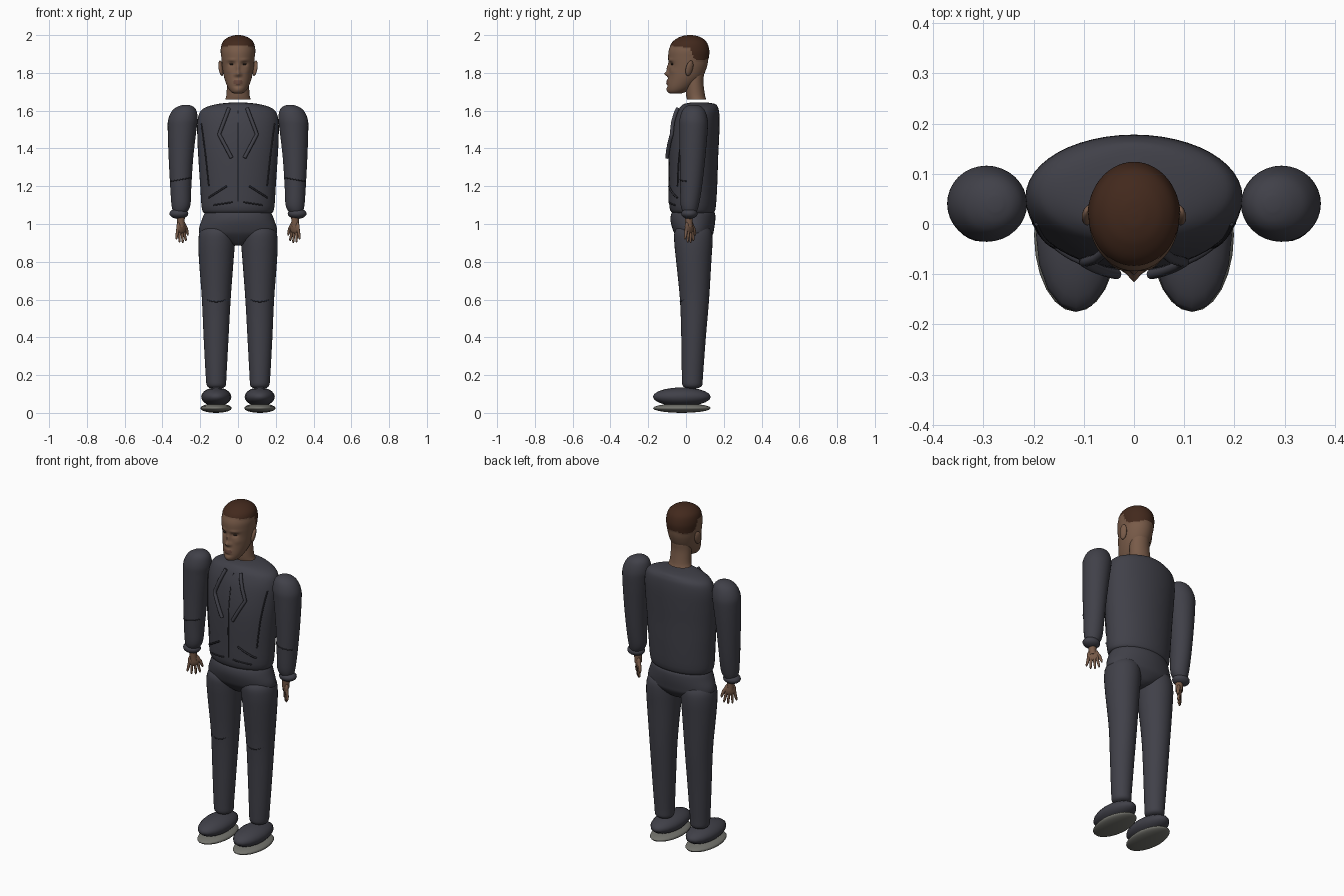
import bpy, math
from math import exp, sin, cos, pi, sqrt

if "Cube" in bpy.data.objects:
    bpy.data.objects.remove(bpy.data.objects["Cube"])


def material(name, rgb):
    m = bpy.data.materials.new(name)
    m.diffuse_color = (*rgb, 1)
    m.use_nodes = True
    m.node_tree.nodes["Principled BSDF"].inputs["Base Color"].default_value = m.diffuse_color
    return m


SUIT = material("charcoal cloth", (0.052, 0.052, 0.066))
SEAM = material("dark seam", (0.025, 0.025, 0.032))
SKIN = material("brown skin", (0.19, 0.105, 0.066))
LIPS = material("lip brown", (0.14, 0.065, 0.045))
HAIR = material("dark brown hair", (0.055, 0.022, 0.012))
SOLE = material("grey sole", (0.17, 0.17, 0.15))
EYES = material("dark eye", (0.03, 0.02, 0.015))


def spline(keys, i, t):
    """Smooth blend between key rows i and i+1."""
    n = len(keys) - 1
    a, b, c, d = (keys[max(0, min(n, i + k))] for k in (-1, 0, 1, 2))
    return [0.5 * (2 * q + (r - p) * t + (2 * p - 5 * q + 4 * r - s) * t * t
            + (3 * q - p - 3 * r + s) * t ** 3) for p, q, r, s in zip(a, b, c, d)]


def loft(name, keys, mat, side=1, segs=32, steps=4, cap=True):
    """Stacked ellipses; each key is z, centre x, front y, back y, half width."""
    rows = [spline(keys, i, k / steps) for i in range(len(keys) - 1) for k in range(steps)]
    rows.append(list(keys[-1]))
    verts = []
    for z, cx, yf, yb, rx in rows:
        for j in range(segs):
            a = 2 * pi * j / segs
            verts.append((side * cx + rx * cos(a), (yf + yb) / 2 + (yb - yf) / 2 * sin(a), z))
    faces = []
    for r in range(len(rows) - 1):
        for j in range(segs):
            a, b = r * segs + j, r * segs + (j + 1) % segs
            faces.append((a, b, b + segs, a + segs))
    if cap:
        faces.append(tuple(range(segs))[::-1])
        faces.append(tuple(range(len(verts) - segs, len(verts))))
    me = bpy.data.meshes.new(name)
    me.from_pydata(verts, [], faces)
    me.materials.append(mat)
    me.shade_smooth()
    ob = bpy.data.objects.new(name, me)
    bpy.context.collection.objects.link(ob)
    return ob


def ball(name, loc, size, mat, rot=(0, 0, 0), segs=24, rings=14):
    bpy.ops.mesh.primitive_uv_sphere_add(segments=segs, ring_count=rings, radius=1,
                                         location=loc, rotation=rot)
    ob = bpy.context.object
    ob.name, ob.scale = name, size
    ob.data.materials.append(mat)
    ob.data.shade_smooth()
    return ob


def tube(name, pts, mat, res=3):
    """Tapered tube through points x, y, z, radius."""
    cu = bpy.data.curves.new(name, 'CURVE')
    cu.dimensions, cu.bevel_depth, cu.bevel_resolution = '3D', 1, res
    cu.use_fill_caps = True
    sp = cu.splines.new('POLY')
    sp.points.add(len(pts) - 1)
    for p, (x, y, z, r) in zip(sp.points, pts):
        p.co, p.radius = (x, y, z, 1), r
    cu.materials.append(mat)
    ob = bpy.data.objects.new(name, cu)
    bpy.context.collection.objects.link(ob)
    bpy.ops.object.select_all(action='DESELECT')
    ob.select_set(True)
    bpy.context.view_layer.objects.active = ob
    bpy.ops.object.convert(target='MESH')


# Jacket body
TORSO = [(1.055, 0, -.05, .13, .165), (1.075, 0, -.085, .155, .19), (1.2, 0, -.09, .165, .2),
         (1.35, 0, -.09, .17, .21), (1.45, 0, -.082, .175, .215), (1.54, 0, -.065, .178, .215),
         (1.595, 0, -.045, .175, .2), (1.62, 0, -.03, .168, .165), (1.635, 0, -.012, .155, .11),
         (1.642, 0, .02, .12, .05)]
loft("jacket_body", TORSO, SUIT, segs=48)


def on_chest(x, z, out, r):
    """Point on the jacket front, lifted outward."""
    i = max(k for k in range(len(TORSO) - 1) if TORSO[k][0] <= z)
    t = (z - TORSO[i][0]) / (TORSO[i + 1][0] - TORSO[i][0])
    _, _, yf, yb, rx = spline(TORSO, i, t)
    y = (yf + yb) / 2 - (yb - yf) / 2 * sqrt(max(0, 1 - (x / rx) ** 2))
    return (x, y - out, z, r)


def chest_line(name, corners, mat, out, r):
    pts = []
    for (x0, z0), (x1, z1) in zip(corners, corners[1:]):
        pts += [on_chest(x0 + (x1 - x0) * k / 6, z0 + (z1 - z0) * k / 6, out, r) for k in range(6)]
    tube(name, pts + [on_chest(*corners[-1], out, r)], mat)


# Trousers seat
loft("trouser_seat", [(.885, 0, .0, .08, .02), (.9, 0, -.02, .11, .08), (.94, 0, -.055, .14, .19),
                      (.97, 0, -.07, .148, .207), (1.02, 0, -.082, .155, .192),
                      (1.06, 0, -.075, .152, .175), (1.075, 0, -.05, .13, .15)], SUIT, segs=48)

LEG = [(.13, .115, .005, .06, .03), (.145, .115, -.018, .085, .05), (.2, .116, -.022, .09, .055),
       (.4, .116, -.025, .105, .066), (.6, .115, -.032, .122, .076), (.8, .115, -.052, .134, .091),
       (.9, .113, -.062, .14, .097), (.96, .108, -.06, .135, .094), (1.0, .1, -.03, .11, .07)]
ARM = [(1.06, .307, -.015, .055, .035), (1.1, .302, -.028, .068, .05), (1.2, .303, -.031, .085, .056),
       (1.35, .302, -.033, .102, .065), (1.5, .296, -.035, .115, .076), (1.555, .291, -.034, .114, .078),
       (1.6, .284, -.02, .1, .064), (1.622, .278, .0, .08, .04), (1.631, .276, .025, .055, .014)]

for s, tag in ((1, "left"), (-1, "right")):
    # Legs with knee seams and shoes
    loft("leg_" + tag, LEG, SUIT, s)
    tube("knee_seam_" + tag, [(s * .115 + .072 * cos(a), .045 + .076 * sin(a), .6 + .012 * cos(2 * a), .003)
                              for a in [pi * (1.15 + .7 * k / 10) for k in range(11)]], SEAM, 1)
    ball("shoe_" + tag, (s * .115, -.022, .085), (.08, .153, .05), SUIT, segs=16, rings=10)
    ball("shoe_sole_" + tag, (s * .116, -.022, .025), (.083, .153, .025), SOLE, segs=24, rings=10)

    # Sleeves and cuffs
    loft("sleeve_" + tag, ARM, SUIT, s)
    ball("cuff_" + tag, (s * .313, .018, 1.055), (.05, .043, .028), SUIT)
    tube("elbow_seam_" + tag, [(s * .303 + .058 * cos(a), .029 + .061 * sin(a), 1.235 - .01 * s * cos(a), .003)
                               for a in [pi * (1.15 + .7 * k / 10) for k in range(11)]], SEAM, 1)

    # Hand: wrist, palm, four fingers and thumb, spread diagonally
    def hand_pt(u, z, r, n=0):
        return (s * (.303 - .72 * u + .7 * n), .015 + .65 * u + .7 * n, z, r)
    tube("wrist_" + tag, [hand_pt(0, 1.05, .023), hand_pt(0, 1.01, .02), hand_pt(.003, .985, .02)], SKIN)
    ball("palm_" + tag, hand_pt(.004, .985, 0)[:3], (.033, .014, .036), SKIN,
         rot=(0, 0, -s * math.radians(42)))
    for k, (u, tip) in enumerate(((-.02, .918), (-.006, .902), (.009, .9), (.023, .91))):
        tube(f"finger_{k + 1}_{tag}", [hand_pt(u, .98, .0085), hand_pt(u * 1.35, .94, .0075, .002),
                                       hand_pt(u * 1.6, tip + .008, .006), hand_pt(u * 1.6, tip, .003)], SKIN)
    tube("thumb_" + tag, [hand_pt(.015, 1.005, .011), hand_pt(.04, .975, .0095),
                          hand_pt(.05, .95, .007), hand_pt(.052, .94, .003)], SKIN)

    # Jacket lapel, side seam, pocket and hem lines
    chest_line("lapel_" + tag, [(s * .048, 1.612), (s * .1, 1.475), (s * .034, 1.35)], SUIT, .012, .01)
    chest_line("side_seam_" + tag, [(s * .194, 1.53), (s * .172, 1.36), (s * .155, 1.2)], SEAM, .002, .004)
    chest_line("pocket_" + tag, [(s * .06, 1.2), (s * .155, 1.14)], SEAM, .006, .005)
    chest_line("hem_line_" + tag, [(s * .03, 1.115), (s * .13, 1.1)], SEAM, .002, .004)

    # Ears and eyes
    ball("ear_" + tag, (s * .09, .018, 1.825), (.011, .02, .042), SKIN,
         rot=(math.radians(-10), s * math.radians(12), s * math.radians(25)))
    ball("eye_" + tag, (s * .034, -.074, 1.846), (.012, .006, .0045), EYES)

chest_line("front_opening", [(0, 1.6), (0, 1.12)], SEAM, -.001, .0035)

# Neck, open at the bottom
loft("neck", [(1.66, 0, .005, .107, .067), (1.685, 0, .0, .1, .061), (1.75, 0, -.003, .092, .058),
              (1.8, 0, .0, .095, .055), (1.86, 0, .01, .09, .05)], SKIN, cap=False)

# Head with sculpted face
head = loft("head", [(1.69, 0, -.08, -.03, .015), (1.698, 0, -.095, -.005, .036), (1.725, 0, -.1, .035, .055),
                     (1.775, 0, -.095, .085, .073), (1.83, 0, -.09, .11, .083), (1.88, 0, -.094, .119, .088),
                     (1.92, 0, -.091, .121, .09), (1.96, 0, -.073, .109, .081), (1.985, 0, -.042, .083, .057),
                     (1.997, 0, -.01, .052, .027), (2.0, 0, .015, .027, .006)], SKIN, segs=80, steps=8)
# Bumps: x, z, spread x, spread z, depth toward the front
BUMPS = [(0, 1.795, .012, .012, .021), (0, 1.825, .008, .022, .012), (.015, 1.79, .007, .007, .006),
         (.034, 1.847, .016, .011, -.012), (.035, 1.868, .022, .007, .005), (0, 1.757, .02, .006, .008),
         (0, 1.743, .017, .006, .007), (0, 1.73, .02, .005, -.004), (0, 1.71, .018, .012, .004),
         (.05, 1.81, .016, .016, .004)]
for v in head.data.vertices:
    if v.co.y < -.01:
        x, z = abs(v.co.x), v.co.z
        v.co.y -= sum(d * exp(-((x - bx) / sx) ** 2 - ((z - bz) / sz) ** 2) for bx, bz, sx, sz, d in BUMPS)

# Hairline and lips coloured by position
head.data.materials.append(HAIR)
head.data.materials.append(LIPS)


def hairline(y):
    if y < .02:
        return 1.945 - .01 * max(0, (y + .08) / .1)
    if y < .04:
        return 1.935 - (y - .02) * 2.8
    return 1.878 - .012 * sin(pi * min(1, (y - .04) / .075))


for p in head.data.polygons:
    c = p.center
    if c.z > hairline(c.y):
        p.material_index = 1
    elif c.y < -.07 and (c.x / .027) ** 2 + ((c.z - 1.75) / .012) ** 2 < 1:
        p.material_index = 2
# Hair stands slightly proud of the skin
for i in {v for p in head.data.polygons if p.material_index == 1 for v in p.vertices}:
    v = head.data.vertices[i]
    v.co.x *= 1.025
    v.co.y = .015 + (v.co.y - .015) * 1.02
